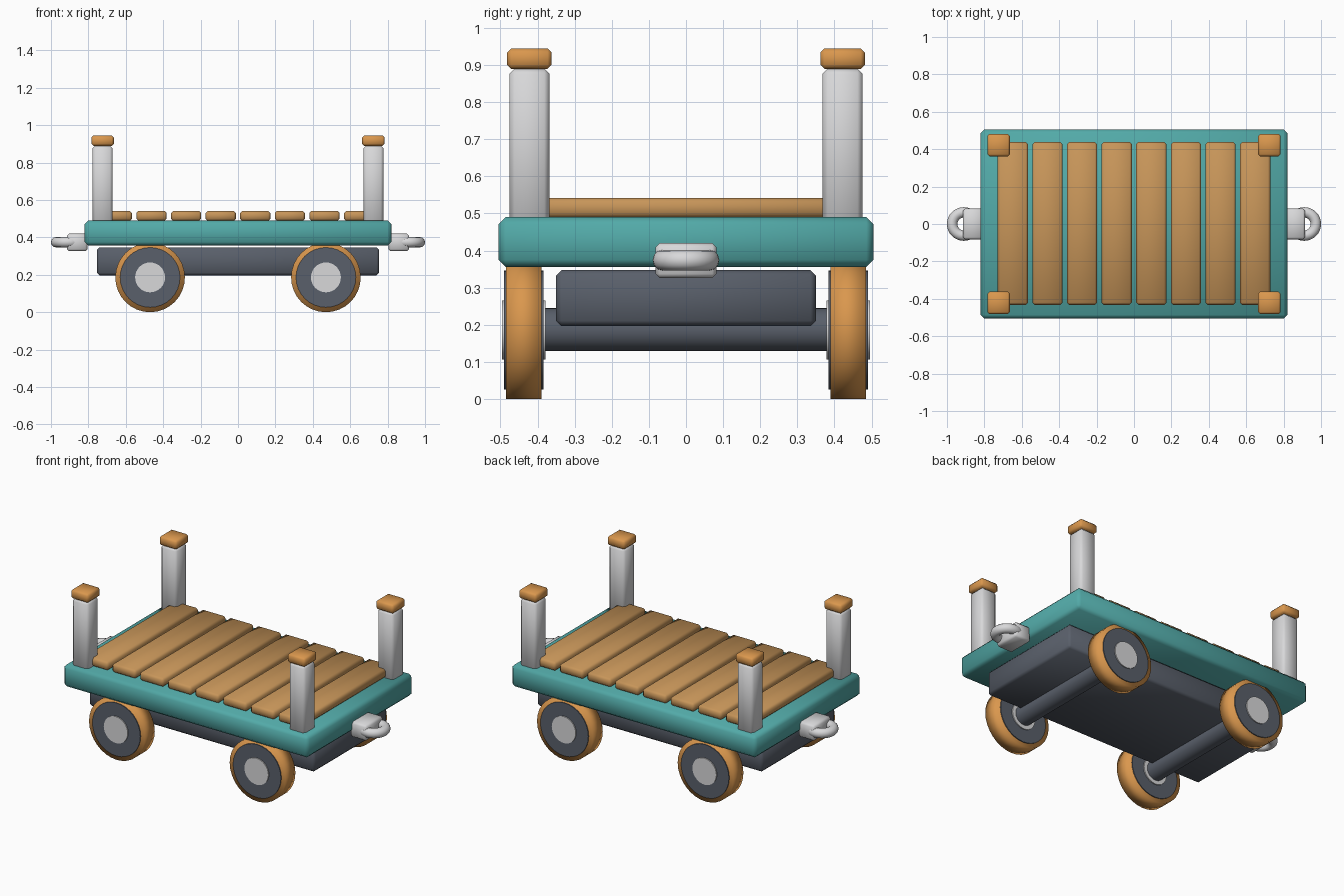
import bpy
import math

if "Cube" in bpy.data.objects:
    bpy.data.objects.remove(bpy.data.objects["Cube"], do_unlink=True)


def material(name, rgb):
    mat = bpy.data.materials.new(name)
    mat.use_nodes = True
    mat.diffuse_color = (*rgb, 1)
    mat.node_tree.nodes["Principled BSDF"].inputs["Base Color"].default_value = (*rgb, 1)
    return mat


TEAL = material("teal paint", (0.085, 0.40, 0.39))
PLANK = material("plank wood", (0.57, 0.30, 0.10))
ORANGE = material("warm orange wood", (0.70, 0.31, 0.075))
DARK = material("dark grey", (0.10, 0.115, 0.145))
LIGHT = material("light grey", (0.69, 0.69, 0.70))


def box(name, centre, size, bevel, mat):
    """Chamfered block with soft shading."""
    bpy.ops.mesh.primitive_cube_add(size=1, location=centre)
    ob = bpy.context.object
    ob.name = name
    ob.scale = size
    bpy.ops.object.transform_apply(location=False, rotation=False, scale=True)
    bpy.ops.object.shade_smooth()
    mod = ob.modifiers.new("chamfer", "BEVEL")
    mod.width = bevel
    mod.segments = 1
    ob.data.materials.append(mat)
    return ob


def rod(name, centre, radius, length, mat, soft=False):
    """Cylinder lying along y."""
    bpy.ops.mesh.primitive_cylinder_add(vertices=32, radius=radius, depth=length,
                                        location=centre, rotation=(math.pi / 2, 0, 0))
    ob = bpy.context.object
    ob.name = name
    if soft:
        bpy.ops.object.shade_smooth()
    else:
        bpy.ops.object.shade_smooth_by_angle(angle=math.radians(40))
    ob.data.materials.append(mat)
    return ob


# Body
box("deck", (0, 0, 0.423), (1.64, 1.01, 0.134), 0.019, TEAL)
box("chassis", (0, 0, 0.272), (1.51, 0.70, 0.15), 0.014, DARK)

# Floor planks
for i in range(8):
    box(f"plank_{i + 1}", ((i - 3.5) * 0.185, 0.003, 0.515), (0.162, 0.87, 0.054), 0.012, PLANK)

# Corner posts with caps, and wheels
for sx, end in ((-1, "right"), (1, "left")):
    for sy, side in ((-1, "front"), (1, "back")):
        tag = f"{side}_{end}"
        px, py = sx * 0.724, sy * 0.422
        box(f"post_{tag}", (px, py, 0.68), (0.108, 0.108, 0.42), 0.014, LIGHT)
        box(f"post_cap_{tag}", (px, py, 0.917), (0.12, 0.12, 0.055), 0.011, ORANGE)

        wheel = (sx * 0.47, sy * 0.437, 0.186)
        rod(f"tyre_{tag}", wheel, 0.186, 0.096, ORANGE, soft=True)
        rod(f"wheel_disc_{tag}", wheel, 0.16, 0.106, DARK)
        rod(f"wheel_hub_{tag}", wheel, 0.08, 0.118, LIGHT)

    # Axle joining each wheel pair
    rod(f"axle_{end}", (sx * 0.47, 0, 0.187), 0.058, 0.84, DARK)

    # Coupling block and ring
    box(f"coupling_block_{end}", (sx * 0.86, 0, 0.373), (0.11, 0.164, 0.094), 0.011, LIGHT)
    bpy.ops.mesh.primitive_torus_add(location=(sx * 0.91, 0, 0.374), major_radius=0.062,
                                     minor_radius=0.028, major_segments=32, minor_segments=12)
    ring = bpy.context.object
    ring.name = f"coupling_ring_{end}"
    bpy.ops.object.shade_smooth()
    ring.data.materials.append(LIGHT)
